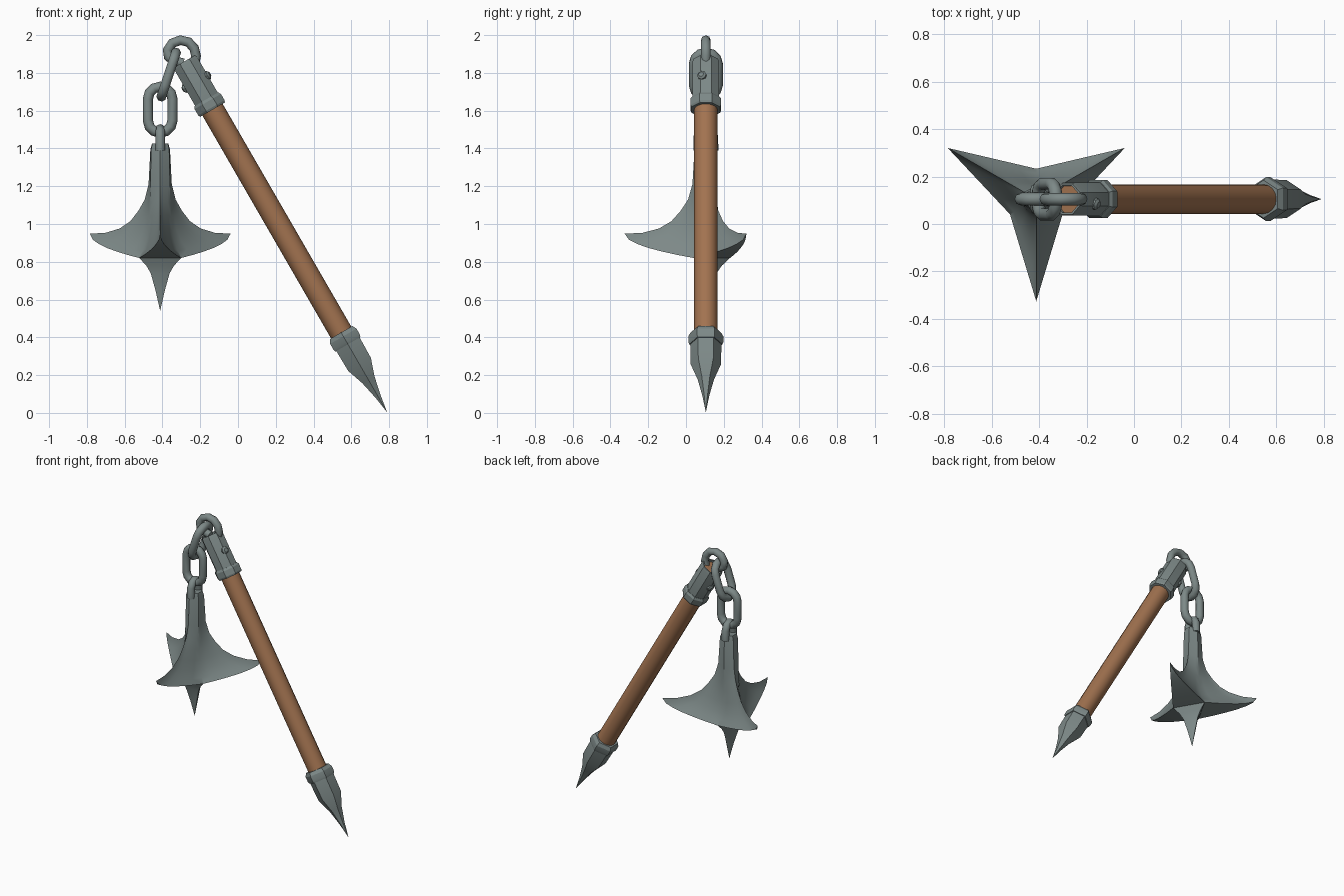
import bpy, bmesh
from math import sin, cos, pi, radians, sqrt
from mathutils import Matrix, Vector

cube = bpy.data.objects.get("Cube")
if cube:
    bpy.data.objects.remove(cube)

MID_Y = 0.105
HEAD_X = -0.412


def material(name, color):
    m = bpy.data.materials.new(name)
    m.use_nodes = True
    m.diffuse_color = color
    m.node_tree.nodes["Principled BSDF"].inputs["Base Color"].default_value = color
    return m


steel = material("grey steel", (0.205, 0.25, 0.245, 1))
wood = material("brown wood", (0.36, 0.17, 0.08, 1))


def activate(ob):
    bpy.ops.object.select_all(action='DESELECT')
    ob.select_set(True)
    bpy.context.view_layer.objects.active = ob


def finish(name, bm, mat, matrix=Matrix(), angle=30):
    """Weld, orient and shade a bmesh, then add it to the scene."""
    bmesh.ops.remove_doubles(bm, verts=bm.verts, dist=0.0005)
    bmesh.ops.recalc_face_normals(bm, faces=bm.faces)
    bm.transform(matrix)
    me = bpy.data.meshes.new(name)
    bm.to_mesh(me)
    bm.free()
    me.materials.append(mat)
    ob = bpy.data.objects.new(name, me)
    bpy.context.collection.objects.link(ob)
    activate(ob)
    bpy.ops.object.shade_smooth_by_angle(angle=radians(angle))
    return ob


def lathe(name, profile, sides, mat, matrix, phase=0.0, angle=30):
    """Turn (height, radius) points around local z; ends on the axis close."""
    bm = bmesh.new()
    rings = []
    for h, r in profile:
        r = max(r, 0.0001)
        turns = [phase + 2 * pi * k / sides for k in range(sides)]
        rings.append([bm.verts.new((r * cos(a), r * sin(a), h)) for a in turns])
    for a, b in zip(rings, rings[1:]):
        for k in range(sides):
            n = (k + 1) % sides
            bm.faces.new((a[k], a[n], b[n], b[k]))
    return finish(name, bm, mat, matrix, angle)


def rod(name, points, radius, cyclic):
    """Round bar along a path, turned into a mesh."""
    cu = bpy.data.curves.new(name, 'CURVE')
    cu.dimensions = '3D'
    cu.bevel_depth = radius
    cu.bevel_resolution = 2
    cu.use_fill_caps = not cyclic
    sp = cu.splines.new('POLY')
    sp.points.add(len(points) - 1)
    for p, co in zip(sp.points, points):
        p.co = (*co, 1)
    sp.use_cyclic_u = cyclic
    ob = bpy.data.objects.new(name, cu)
    bpy.context.collection.objects.link(ob)
    cu.materials.append(steel)
    activate(ob)
    bpy.ops.object.convert(target='MESH')
    bpy.ops.object.shade_smooth_by_angle(angle=radians(50))


def link(name, center, along, across):
    """Long chain link from two half circles."""
    along, across = Vector(along).normalized(), Vector(across)
    pts = []
    for end in (1, -1):
        for k in range(7):
            a = pi * k / 6
            pts.append(Vector(center) + end * (across * 0.065 * cos(a)
                       + along * (0.057 + 0.065 * sin(a))))
    rod(name, pts, 0.027, True)


# Handle: local z runs from the spike tip up to the socket
tilt = Matrix.Translation((0.79, MID_Y, 0.003)) @ Matrix.Rotation(radians(-30), 4, 'Y')
lathe("handle_shaft", [(0.45, 0), (0.45, 0.062), (2.13, 0.062), (2.13, 0)], 16, wood, tilt)
lathe("butt_spike", [(0, 0), (0.1, 0.018), (0.2, 0.043), (0.293, 0.08), (0.43, 0.083)],
      6, steel, tilt, pi / 6, 20)
lathe("butt_collar", [(0.416, 0.07), (0.416, 0.088), (0.43, 0.093), (0.465, 0.093),
                      (0.488, 0.08), (0.488, 0.055)], 6, steel, tilt, pi / 6, 20)
lathe("socket_collar", [(1.85, 0.055), (1.85, 0.082), (1.862, 0.087), (1.9, 0.087),
                        (1.914, 0.078), (1.914, 0.065)], 8, steel, tilt, pi / 8, 20)
lathe("socket", [(1.9, 0.075), (2.13, 0.075), (2.146, 0.07), (2.146, 0.061), (2.12, 0.06)],
      8, steel, tilt, pi / 8, 20)

# Rivet heads on opposite sides of the socket
for name, turn in (("upper_rivet", -17), ("lower_rivet", 163)):
    place = (tilt @ Matrix.Translation((0, 0, 2.02))
             @ Matrix.Rotation(radians(turn), 4, 'Z') @ Matrix.Rotation(pi / 2, 4, 'Y'))
    lathe(name, [(0.06, 0.025), (0.077, 0.025), (0.086, 0.014), (0.086, 0)], 8, steel, place)

# Loop over the handle end
loop = [(-0.235, 1.83), (-0.222, 1.89), (-0.232, 1.93), (-0.262, 1.963), (-0.305, 1.973),
        (-0.348, 1.957), (-0.373, 1.92), (-0.368, 1.885), (-0.34, 1.865), (-0.29, 1.85)]
rod("handle_loop", [(x, MID_Y, z) for x, z in loop], 0.026, False)

# Chain
link("upper_link", (-0.367, MID_Y, 1.791), (0.095, 0, 0.286), (0, 1, 0))
link("lower_link", (HEAD_X, MID_Y, 1.605), (0, 0, 1), (1, 0, 0))
eye = [(-0.04, 1.39), (-0.04, 1.46), (-0.026, 1.49), (0, 1.503),
       (0.026, 1.49), (0.04, 1.46), (0.04, 1.39)]
rod("head_eye", [(HEAD_X, MID_Y + y, z) for y, z in eye], 0.026, False)

# Three-armed head: each row is (ridge radius, ridge z, valley radius, valley z)
rows = [(0, 1.425, 0, 1.425), (0.05, 1.425, 0.048, 1.425), (0.06, 1.395, 0.055, 1.395),
        (0.071, 1.21, 0.06, 1.2), (0.094, 1.13, 0.062, 1.11), (0.133, 1.07, 0.066, 1.04),
        (0.182, 1.015, 0.075, 0.965), (0.248, 0.976, 0.09, 0.9),
        (0.34, 0.952, 0.108, 0.855), (0.431, 0.95, 0.128, 0.82)]
STEPS = 6


def head_point(row, k, arm, side):
    ra, za, rv, zv = row
    t = (k / STEPS) ** 1.5
    va = arm + side * pi / 3
    p = Vector((ra * cos(arm), ra * sin(arm), 0)).lerp(Vector((rv * cos(va), rv * sin(va), 0)), t)
    p.z = za + (zv - za) * sqrt(t)
    return p


bm = bmesh.new()
for arm in (radians(d) for d in (-90, 30, 150)):
    edges = []
    for side in (1, -1):
        grid = [[bm.verts.new(head_point(r, k, arm, side)) for k in range(STEPS + 1)]
                for r in rows]
        for a, b in zip(grid, grid[1:]):
            for k in range(STEPS):
                bm.faces.new((a[k], a[k + 1], b[k + 1], b[k]))
        edges.append(grid[-1])
    # Underside strip between the two lower edges
    left, right = edges
    for k in range(STEPS):
        bm.faces.new((left[k], left[k + 1], right[k + 1], right[k]))
bmesh.ops.dissolve_degenerate(bm, dist=0.0001, edges=bm.edges)
hang = Matrix.Translation((HEAD_X, MID_Y, 0))
finish("flail_head", bm, steel, hang, 28)

# Spike under the head: six ridges, alternating wide and narrow
bm = bmesh.new()
rings = []
for z, wide, narrow in ((0.82, 0.128, 0.064), (0.78, 0.085, 0.05), (0.74, 0.058, 0.036),
                        (0.65, 0.029, 0.02), (0.54, 0.0001, 0.0001)):
    ring = []
    for k in range(6):
        r = narrow if k % 2 else wide
        a = pi / 2 + k * pi / 3
        ring.append(bm.verts.new((r * cos(a), r * sin(a), z)))
    rings.append(ring)
for a, b in zip(rings, rings[1:]):
    for k in range(6):
        n = (k + 1) % 6
        bm.faces.new((a[k], a[n], b[n], b[k]))
finish("head_spike", bm, steel, hang, 25)
